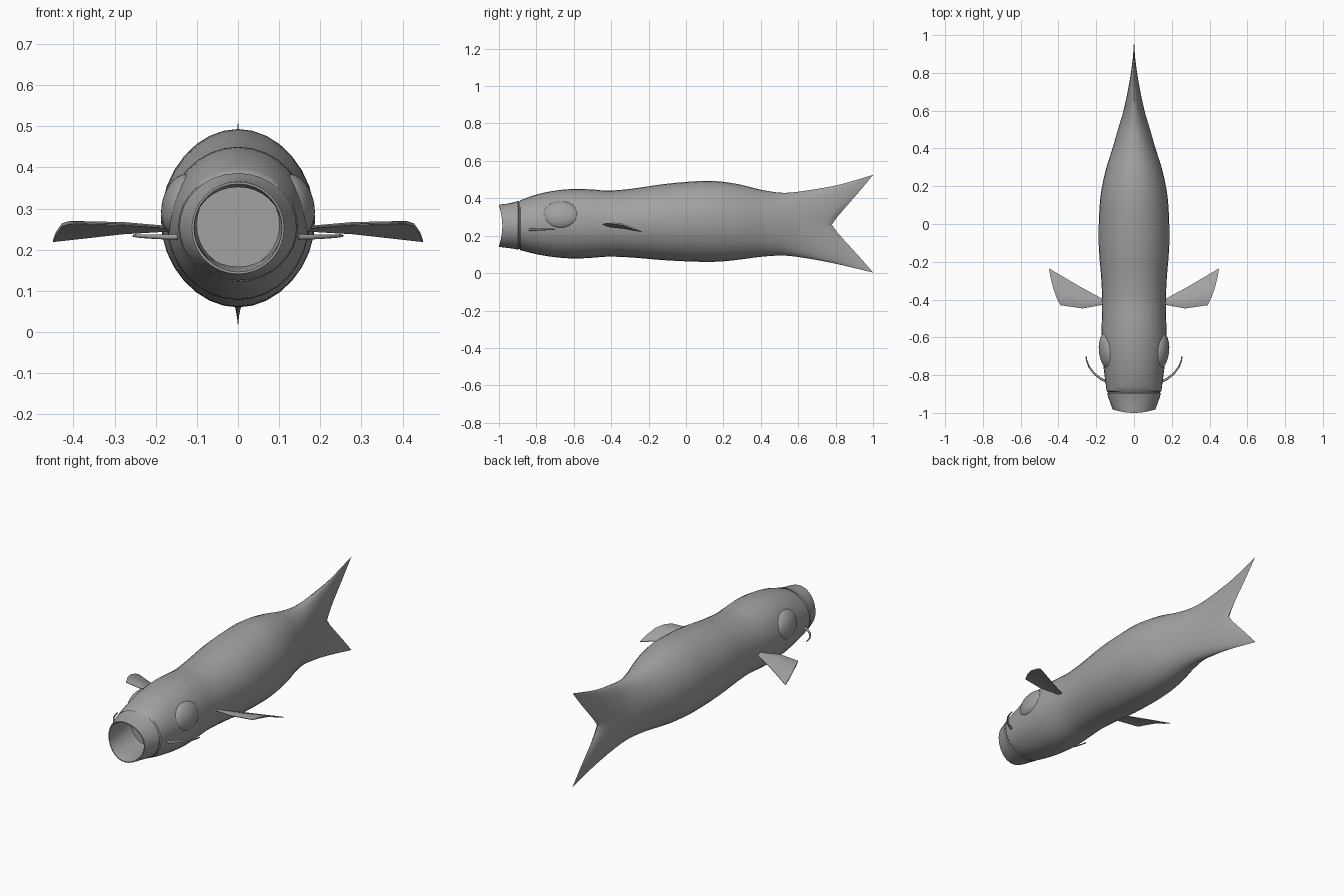
import bpy, bmesh, math
from mathutils import Vector

if "Cube" in bpy.data.objects:
    bpy.data.objects.remove(bpy.data.objects["Cube"])

grey = bpy.data.materials.new("plain grey")
grey.diffuse_color = (0.36, 0.36, 0.36, 1)
grey.use_nodes = True
grey.node_tree.nodes["Principled BSDF"].inputs["Base Color"].default_value = grey.diffuse_color

# body profile: y, half width, bottom z, top z
PROFILE = [(-1.0, .113, .14, .366), (-.95, .128, .134, .372), (-.9, .142, .126, .385),
           (-.8, .156, .101, .42), (-.7, .168, .085, .441), (-.6, .173, .078, .45),
           (-.5, .17, .082, .447), (-.42, .168, .088, .441), (-.3, .173, .084, .45),
           (-.1, .187, .068, .478), (.1, .182, .06, .493), (.2, .169, .063, .488),
           (.3, .146, .074, .471), (.4, .114, .087, .446), (.5, .085, .094, .43),
           (.55, .07, .092, .43), (.6, .056, .086, .435), (.7, .038, .07, .45),
           (.8, .025, .05, .468), (.9, .012, .027, .495), (1.0, .0, .003, .525)]
SEG = 32


def profile(y):
    """Smooth interpolation of width, bottom and top at y."""
    i = 0
    while i < len(PROFILE) - 2 and y > PROFILE[i + 1][0]:
        i += 1
    a, b = PROFILE[i], PROFILE[i + 1]
    p, n = PROFILE[max(i - 1, 0)], PROFILE[min(i + 2, len(PROFILE) - 1)]
    h = b[0] - a[0]
    t = min(max((y - a[0]) / h, 0), 1)
    out = []
    for k in (1, 2, 3):
        m0 = (b[k] - p[k]) / (b[0] - p[0]) * h
        m1 = (n[k] - a[k]) / (n[0] - a[0]) * h
        out.append((2*t**3 - 3*t**2 + 1) * a[k] + (t**3 - 2*t**2 + t) * m0
                   + (3*t**2 - 2*t**3) * b[k] + (t**3 - t**2) * m1)
    return out


def finish(name, bm, angle=40):
    bmesh.ops.recalc_face_normals(bm, faces=bm.faces)
    me = bpy.data.meshes.new(name)
    bm.to_mesh(me)
    bm.free()
    ob = bpy.data.objects.new(name, me)
    bpy.context.collection.objects.link(ob)
    me.materials.append(grey)
    bpy.ops.object.select_all(action='DESELECT')
    ob.select_set(True)
    bpy.context.view_layer.objects.active = ob
    bpy.ops.object.shade_smooth_by_angle(angle=math.radians(angle))
    return ob


def ring(y, shrink=0.0, curve_y=None):
    """One closed cross-section; curve_y may give every point its own y."""
    pts = []
    for i in range(SEG):
        a = 2 * math.pi * i / SEG
        c, s = math.cos(a), math.sin(a)
        py = curve_y(s) if curve_y else y
        w, lo, hi = profile(py)
        # the mouth rim is hollowed slightly at its sides
        dip = .018 * c * c * max(0, 1 - (y + 1) / .1) if y < -.5 else 0
        pts.append(Vector(((w - shrink) * c, py + dip,
                           (lo + hi) / 2 + s * ((hi - lo) / 2 - shrink))))
    return pts


# body: mouth cavity, lip, trunk and forked tail in one skin
rings = [ring(-.80, .075), ring(-.80, .055), ring(-.83, .045), ring(-.90, .033),
         ring(-.96, .018), ring(-.99, .010), ring(-1.0, .006), ring(-1.0, .001)]
rings += [ring(y) for y in (-.99, -.96, -.925, -.897)]
rings += [ring(-.893, .005), ring(-.889, .005), ring(-.885)]      # lip groove
rings += [ring(-.86 + 1.36 * i / 40) for i in range(41)]
for k in range(1, 17):
    t = k / 16
    r = ring(.5, 0, lambda s: .5 + t * (.28 + .22 * abs(s) ** 1.25))
    for p in r:
        p.x *= math.sqrt(1 - t ** 4)
    rings.append(r)

bm = bmesh.new()
loops = [[bm.verts.new(p) for p in r] for r in rings]
for a, b in zip(loops, loops[1:]):
    for i in range(SEG):
        j = (i + 1) % SEG
        bm.faces.new((a[i], a[j], b[j], b[i]))
bm.faces.new(loops[0])
bmesh.ops.remove_doubles(bm, verts=bm.verts, dist=.0004)
finish("body", bm)

# pectoral fin outline: root, middle and outer rows running front to back
FIN = [[(.15, -.425, .252), (.15, -.42, .252), (.15, -.415, .251), (.15, -.41, .249), (.15, -.405, .247)],
       [(.27, -.447, .261), (.275, -.425, .263), (.28, -.40, .260), (.28, -.37, .250), (.28, -.335, .239)],
       [(.39, -.43, .264), (.41, -.39, .266), (.428, -.34, .260), (.443, -.28, .238), (.45, -.235, .22)]]

for side, word in ((1, "right"), (-1, "left")):
    # fin: thin curved plate, thicker at its centre line
    bm = bmesh.new()
    skins = []
    for d in (1, -1):
        skins.append([[bm.verts.new((side * x, y, z + d * (.004 if 0 < i < 4 else .0015)))
                       for i, (x, y, z) in enumerate(row)] for row in FIN])
    for g in skins:
        for a, b in zip(g, g[1:]):
            for i in range(4):
                bm.faces.new((a[i], a[i + 1], b[i + 1], b[i]))
    rims = [g[0] + [g[1][4]] + g[2][::-1] + [g[1][0]] for g in skins]
    for i in range(len(rims[0])):
        j = (i + 1) % len(rims[0])
        bm.faces.new((rims[0][i], rims[0][j], rims[1][j], rims[1][i]))
    finish(word + "_fin", bm)

    # eye bulge
    bm = bmesh.new()
    bmesh.ops.create_uvsphere(bm, u_segments=24, v_segments=16, radius=1)
    eye = finish(word + "_eye", bm)
    eye.scale = (.045, .1, .075)
    eye.location = (side * .139, -.67, .31)
    eye.rotation_euler = (0, side * math.radians(-14), side * math.radians(-5))

    # barbel: tapered bent tube
    cu = bpy.data.curves.new(word + "_barbel", 'CURVE')
    cu.dimensions = '3D'
    cu.bevel_depth = .007
    cu.bevel_resolution = 2
    cu.use_fill_caps = True
    path = [(.145, -.835, .231), (.175, -.82, .231), (.21, -.793, .232),
            (.237, -.757, .233), (.25, -.725, .234), (.254, -.70, .234)]
    sp = cu.splines.new('POLY')
    sp.points.add(len(path) - 1)
    for i, (x, y, z) in enumerate(path):
        sp.points[i].co = (side * x, y, z, 1)
        sp.points[i].radius = 1 - .12 * i
    cu.materials.append(grey)
    bpy.context.collection.objects.link(bpy.data.objects.new(word + "_barbel", cu))
